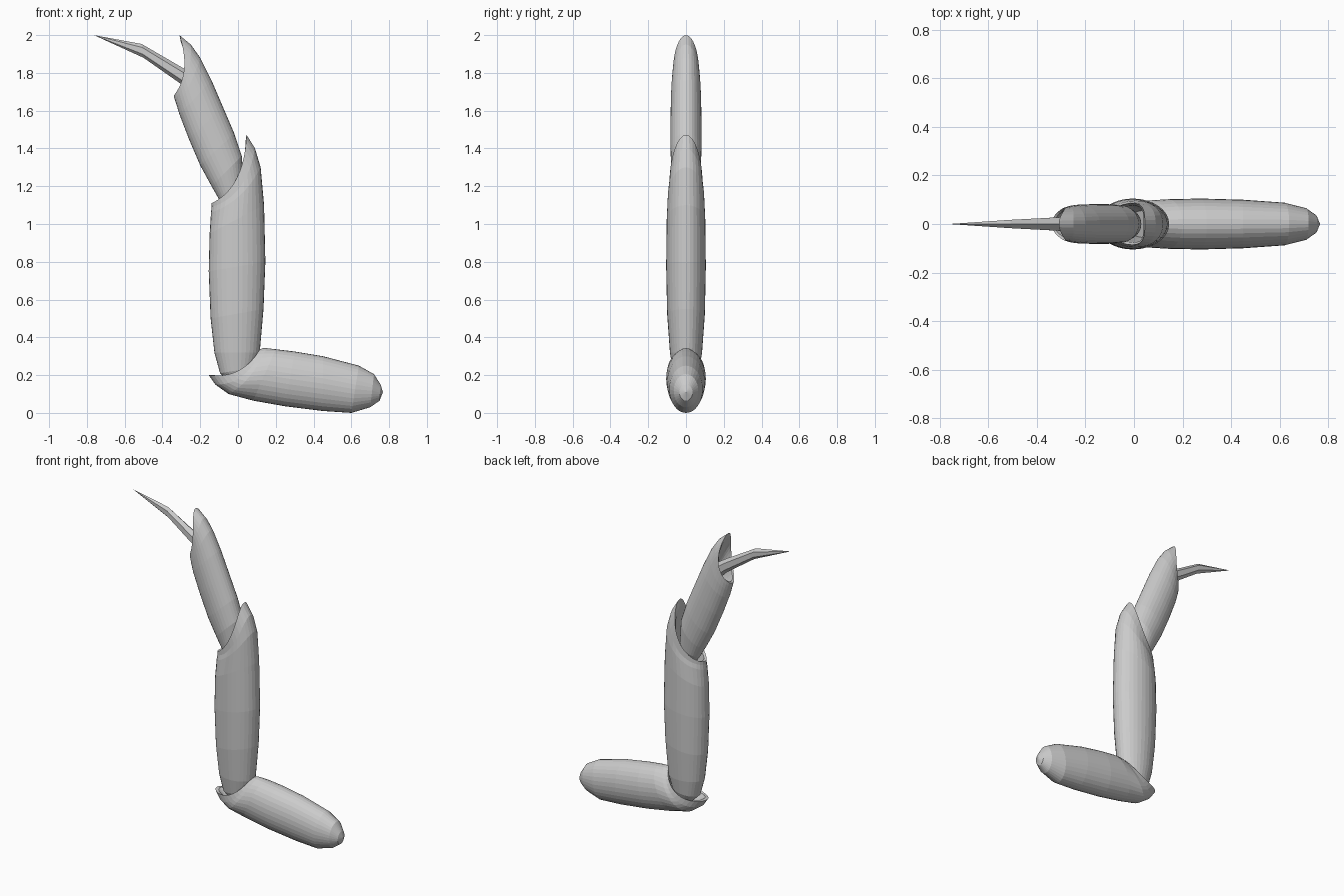
import bpy, bmesh, math
from mathutils import Vector


def loft(name, tip, rings, sides=32, socket=None, tip_end=None):
    """Skin rings given as (edge a, edge b, half depth in y, bow of the sides)."""
    bm = bmesh.new()

    def ring(a, b, w, bow=(0, 0), scale=1.0, shift=(0, 0)):
        a, b, bow, shift = Vector(a), Vector(b), Vector(bow), Vector(shift)
        mid, half = (a + b) / 2, (b - a) / 2 * scale
        verts = []
        for i in range(sides):
            t = 2 * math.pi * i / sides
            p = mid + half * math.cos(t) + bow * math.sin(t) ** 2 + shift
            verts.append(bm.verts.new((p.x, w * scale * math.sin(t), p.y)))
        return verts

    loops = [ring(*r) for r in rings]
    # hollow socket behind the rim
    if socket:
        sx, sz = socket
        loops.append(ring(*rings[-1], scale=0.88, shift=(sx * 0.1, sz * 0.1)))
        loops.append(ring(*rings[-1], scale=0.8, shift=(sx * 0.5, sz * 0.5)))
        loops.append(ring(*rings[-1], scale=0.65, shift=(sx, sz)))
    for la, lb in zip(loops, loops[1:]):
        for i in range(sides):
            j = (i + 1) % sides
            bm.faces.new((la[i], la[j], lb[j], lb[i]))

    def close(loop, point):
        if point is None:
            bm.faces.new(loop)
            return
        v = bm.verts.new((point[0], 0, point[1]))
        for i in range(sides):
            bm.faces.new((loop[i], loop[(i + 1) % sides], v))

    close(loops[0], tip)
    close(loops[-1], tip_end)
    bmesh.ops.recalc_face_normals(bm, faces=bm.faces)
    mesh = bpy.data.meshes.new(name)
    bm.to_mesh(mesh)
    bm.free()
    obj = bpy.data.objects.new(name, mesh)
    bpy.context.collection.objects.link(obj)
    return obj


# lying base segment, rounded at +x, socket at the left
loft("base_segment", (0.767, 0.11), [
    ((0.75, 0.065), (0.755, 0.15), 0.035),
    ((0.70, 0.03), (0.72, 0.205), 0.065),
    ((0.60, 0.0), (0.64, 0.25), 0.088),
    ((0.45, 0.01), (0.45, 0.30), 0.10),
    ((0.25, 0.035), (0.30, 0.325), 0.105),
    ((0.08, 0.065), (0.20, 0.337), 0.102),
    ((-0.05, 0.10), (0.15, 0.343), 0.097, (0.01, -0.03)),
    ((-0.12, 0.15), (0.13, 0.343), 0.09, (0.02, -0.05)),
    ((-0.155, 0.20), (0.115, 0.335), 0.085, (0.02, -0.045)),
], socket=(0.06, -0.07))

# upright middle segment
loft("middle_segment", (0.0, 0.13), [
    ((-0.05, 0.165), (0.06, 0.19), 0.05),
    ((-0.095, 0.21), (0.09, 0.24), 0.07),
    ((-0.125, 0.32), (0.115, 0.32), 0.085),
    ((-0.145, 0.50), (0.135, 0.55), 0.10),
    ((-0.155, 0.75), (0.145, 0.80), 0.105),
    ((-0.15, 0.95), (0.138, 1.10), 0.102),
    ((-0.143, 1.06), (0.12, 1.30), 0.096, (0.02, -0.03)),
    ((-0.14, 1.09), (0.09, 1.40), 0.09, (0.035, -0.05)),
    ((-0.14, 1.11), (0.045, 1.472), 0.086, (0.04, -0.05)),
], socket=(0.05, -0.22))

# leaning upper segment
loft("upper_segment", (-0.03, 1.08), [
    ((-0.08, 1.10), (0.01, 1.13), 0.04),
    ((-0.10, 1.13), (0.03, 1.22), 0.065),
    ((-0.14, 1.20), (0.02, 1.36), 0.078),
    ((-0.20, 1.31), (-0.02, 1.48), 0.082),
    ((-0.26, 1.45), (-0.08, 1.62), 0.082),
    ((-0.31, 1.58), (-0.14, 1.76), 0.08),
    ((-0.325, 1.63), (-0.20, 1.88), 0.076, (0.01, -0.01)),
    ((-0.335, 1.66), (-0.25, 1.95), 0.072, (0.025, -0.02)),
    ((-0.34, 1.68), (-0.31, 2.0), 0.068, (0.04, -0.02)),
], socket=(0.08, -0.12))

# low-poly curved claw
loft("claw", None, [
    ((-0.22, 1.66), (-0.19, 1.76), 0.035),
    ((-0.30, 1.74), (-0.29, 1.825), 0.033),
    ((-0.50, 1.88), (-0.51, 1.953), 0.02),
], sides=6, tip_end=(-0.763, 2.0))
